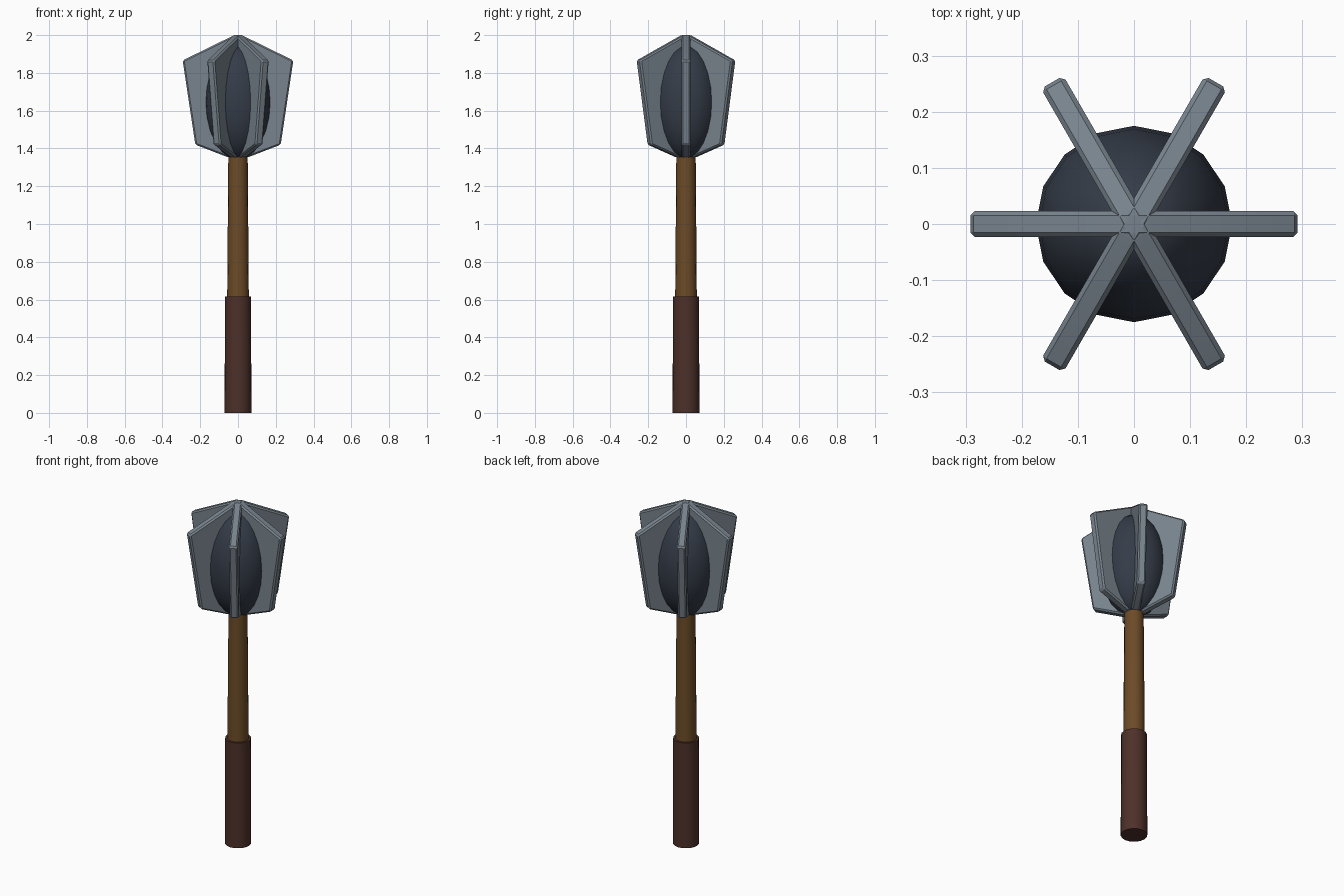
import bpy, bmesh, math
from mathutils import Matrix

cube = bpy.data.objects.get("Cube")
if cube:
    bpy.data.objects.remove(cube, do_unlink=True)


def material(name, rgb):
    m = bpy.data.materials.new(name)
    m.use_nodes = True
    m.diffuse_color = (*rgb, 1)
    m.node_tree.nodes["Principled BSDF"].inputs["Base Color"].default_value = (*rgb, 1)
    return m


steel = material("steel", (0.19, 0.23, 0.27))
dark_iron = material("dark iron", (0.035, 0.045, 0.065))
wood = material("wood", (0.15, 0.07, 0.02))
leather = material("leather", (0.075, 0.03, 0.022))


def finish(name, bm, mat, angle=30):
    bmesh.ops.recalc_face_normals(bm, faces=bm.faces)
    mesh = bpy.data.meshes.new(name)
    bm.to_mesh(mesh)
    bm.free()
    mesh.materials.append(mat)
    obj = bpy.data.objects.new(name, mesh)
    bpy.context.collection.objects.link(obj)
    bpy.ops.object.select_all(action="DESELECT")
    obj.select_set(True)
    bpy.context.view_layer.objects.active = obj
    bpy.ops.object.shade_smooth_by_angle(angle=math.radians(angle))
    return obj


def shaft(name, r_low, r_high, z_low, z_high, mat):
    bm = bmesh.new()
    bmesh.ops.create_cone(bm, cap_ends=True, segments=16, radius1=r_low, radius2=r_high,
                          depth=z_high - z_low,
                          matrix=Matrix.Translation((0, 0, (z_low + z_high) / 2)))
    return finish(name, bm, mat)


# Tapered wooden shaft and leather grip
shaft("handle", 0.062, 0.051, 0.01, 1.4, wood)
shaft("grip", 0.071, 0.069, 0, 0.615, leather)

# Egg-shaped core of the head
bm = bmesh.new()
bmesh.ops.create_uvsphere(bm, u_segments=16, v_segments=12, radius=1,
                          matrix=Matrix.Translation((0, 0, 1.645)) @ Matrix.Diagonal((0.175, 0.175, 0.305, 1)))
finish("head_core", bm, dark_iron, 40)

# Six bevelled flanges around the core
profile = [(-0.02, 2.0), (0.02, 2.0), (0.293, 1.866), (0.226, 1.42), (0.05, 1.352), (-0.02, 1.352)]
half = 0.023
for i in range(6):
    bm = bmesh.new()
    face = bm.faces.new([bm.verts.new((x, -half, z)) for x, z in profile])
    extruded = bmesh.ops.extrude_face_region(bm, geom=[face])["geom"]
    bmesh.ops.translate(bm, vec=(0, 2 * half, 0),
                        verts=[g for g in extruded if isinstance(g, bmesh.types.BMVert)])
    bmesh.ops.bevel(bm, geom=bm.edges[:], offset=0.008, segments=1, affect="EDGES")
    bmesh.ops.rotate(bm, verts=bm.verts, matrix=Matrix.Rotation(i * math.pi / 3, 3, "Z"))
    finish(f"flange_{i + 1}", bm, steel, 20)
